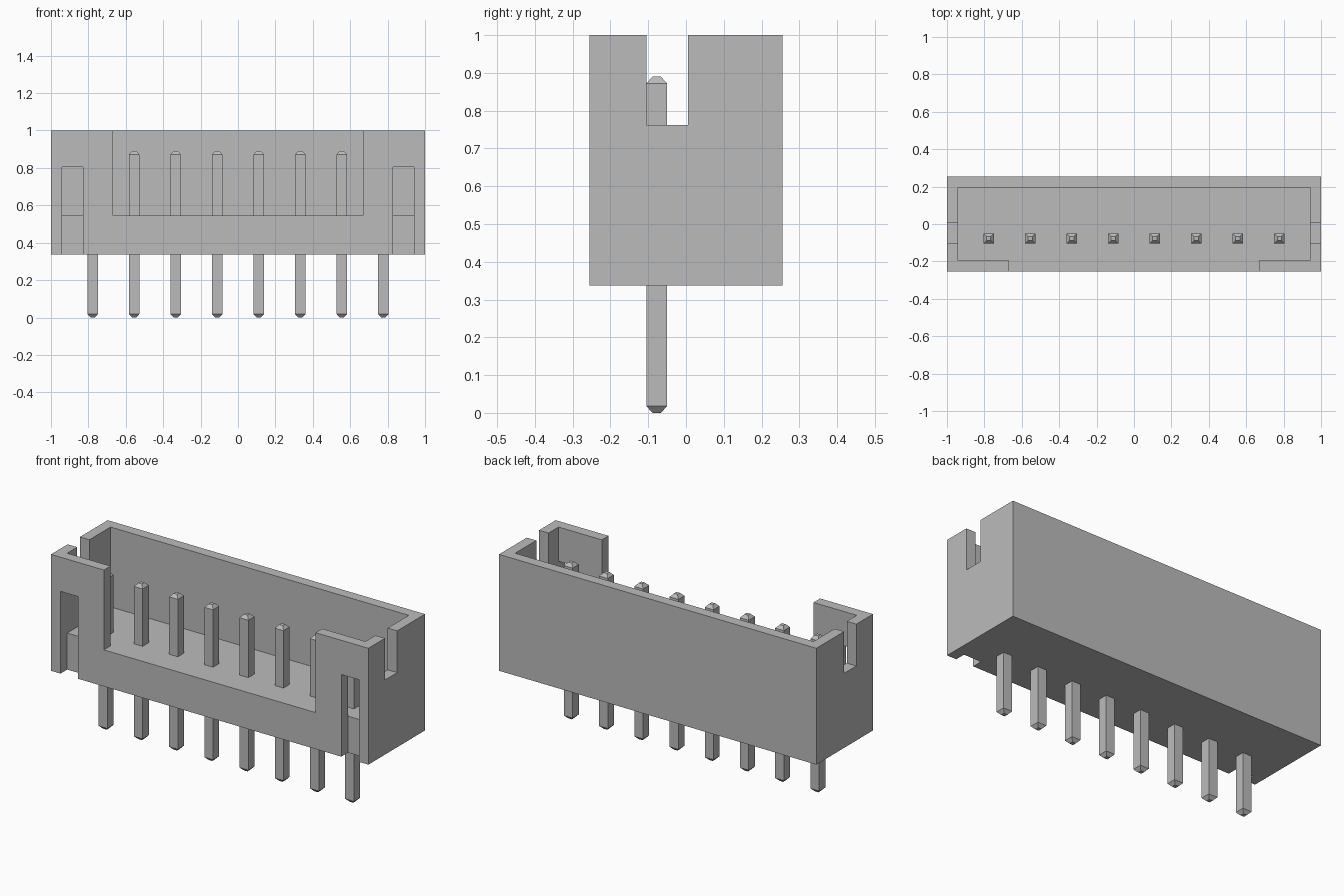
import bpy, bmesh

cube = bpy.data.objects.get("Cube")
if cube:
    bpy.data.objects.remove(cube, do_unlink=True)

grey = bpy.data.materials.new("plain_grey")
grey.use_nodes = True
grey.diffuse_color = (0.5, 0.5, 0.5, 1)
grey.node_tree.nodes["Principled BSDF"].inputs["Base Color"].default_value = (0.5, 0.5, 0.5, 1)

BASE, FLOOR, TOP = 0.337, 0.545, 1.0   # housing underside, cavity floor, rim
OUT_Y, IN_X, IN_Y = 0.255, 0.94, 0.195  # outer depth, inner wall faces
PIN_Y, PITCH, PIN_TOP = -0.0775, 0.222, 0.89


def add_object(name, bm):
    bmesh.ops.recalc_face_normals(bm, faces=bm.faces)
    mesh = bpy.data.meshes.new(name)
    bm.to_mesh(mesh)
    bm.free()
    mesh.materials.append(grey)
    obj = bpy.data.objects.new(name, mesh)
    bpy.context.scene.collection.objects.link(obj)
    return obj


def prism(name, outline, z0, z1):
    """Extrude an xy outline from z0 up to z1."""
    bm = bmesh.new()
    face = bm.faces.new([bm.verts.new((x, y, z0)) for x, y in outline])
    result = bmesh.ops.extrude_face_region(bm, geom=[face])
    top = [v for v in result["geom"] if isinstance(v, bmesh.types.BMVert)]
    bmesh.ops.translate(bm, verts=top, vec=(0, 0, z1 - z0))
    return add_object(name, bm)


def box(name, x0, x1, y0, y1, z0, z1):
    x0, x1 = sorted((x0, x1))
    return prism(name, [(x0, y0), (x1, y0), (x1, y1), (x0, y1)], z0, z1)


def carve(target, cutter):
    """Subtract the cutter from the target and discard it."""
    cutter.hide_render = True
    mod = target.modifiers.new("cut", "BOOLEAN")
    mod.operation = "DIFFERENCE"
    mod.solver = "EXACT"
    mod.object = cutter
    bpy.context.view_layer.objects.active = target
    bpy.ops.object.modifier_apply(modifier=mod.name)
    bpy.data.objects.remove(cutter, do_unlink=True)


# Housing block
housing = box("housing", -1, 1, -OUT_Y, OUT_Y, BASE, TOP)

# Open cavity together with the wide front opening
w = 0.667
cavity = [(-IN_X, IN_Y), (-IN_X, -IN_Y), (-w, -IN_Y), (-w, -0.4),
          (w, -0.4), (w, -IN_Y), (IN_X, -IN_Y), (IN_X, IN_Y)]
carve(housing, prism("cavity_cutter", cavity, FLOOR, 1.2))

for s in (-1, 1):
    # Notch in the top of each end wall
    carve(housing, box("notch_cutter", s * 0.9, s * 1.2, -0.105, 0.005, 0.762, 1.2))
    # Slot through the front wall, continuing down as a shallow groove
    carve(housing, box("slot_cutter", s * 0.83, s * IN_X, -0.4, -0.15, FLOOR, 0.805))
    carve(housing, box("groove_cutter", s * 0.83, s * IN_X, -0.4, -IN_Y, 0.2, FLOOR))

# Row of square pins with tapered tips
for i in range(8):
    x = (i - 3.5) * PITCH
    bm = bmesh.new()
    rings = []
    for half, z in ((0.011, 0), (0.0275, 0.018), (0.0275, PIN_TOP - 0.018), (0.011, PIN_TOP)):
        rings.append([bm.verts.new((x + a * half, PIN_Y + b * half, z))
                      for a, b in ((-1, -1), (1, -1), (1, 1), (-1, 1))])
    bm.faces.new(rings[0])
    bm.faces.new(rings[-1])
    for lo, hi in zip(rings, rings[1:]):
        for k in range(4):
            n = (k + 1) % 4
            bm.faces.new((lo[k], lo[n], hi[n], hi[k]))
    add_object(f"pin_{i + 1}", bm)
